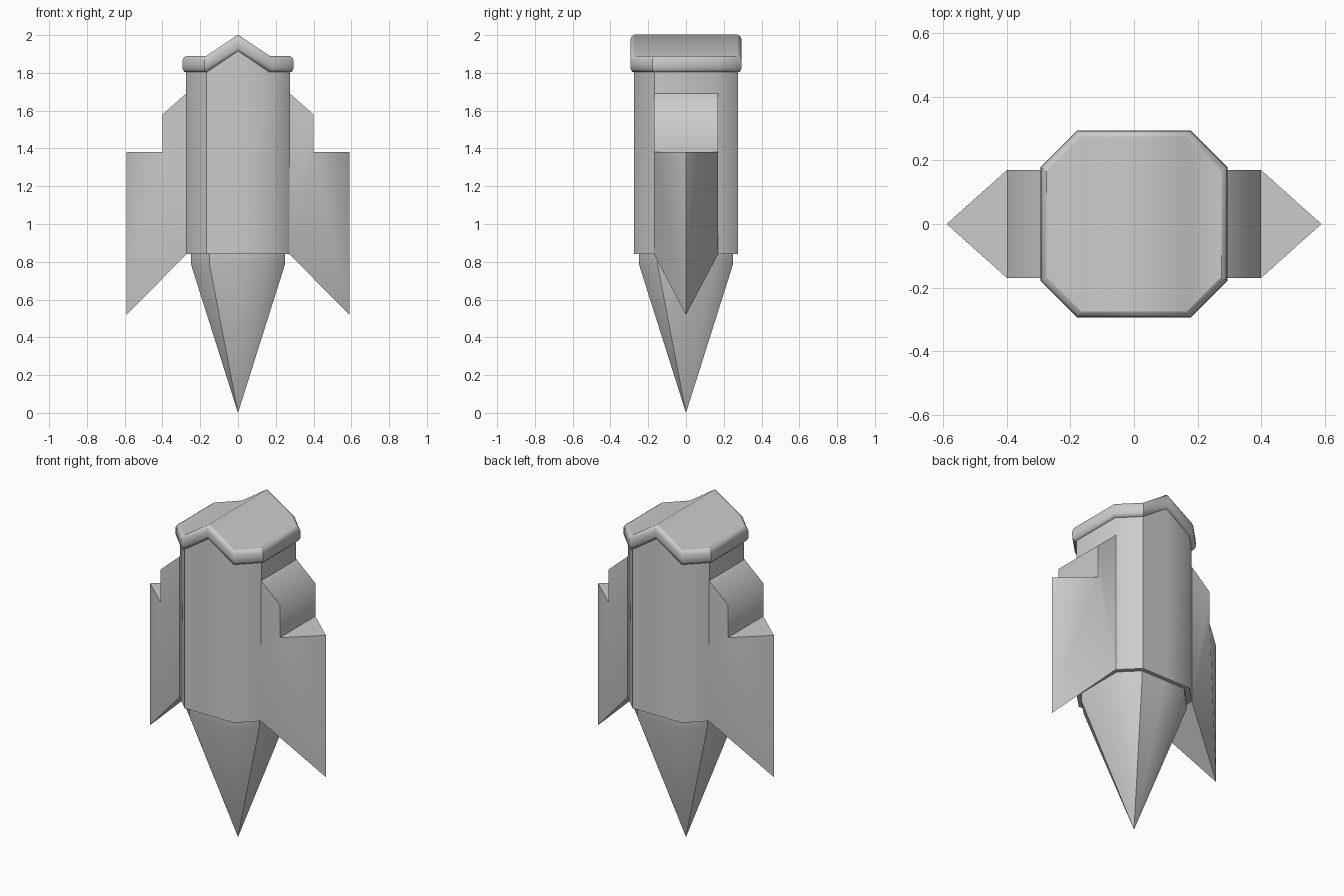
import bpy
import bmesh

cube = bpy.data.objects.get("Cube")
if cube:
    bpy.data.objects.remove(cube, do_unlink=True)

grey = bpy.data.materials.new("plain grey")
grey.use_nodes = True
COLOUR = (0.6, 0.6, 0.6, 1)
grey.diffuse_color = COLOUR
grey.node_tree.nodes["Principled BSDF"].inputs["Base Color"].default_value = COLOUR


def finish(name, bm):
    bmesh.ops.recalc_face_normals(bm, faces=bm.faces)
    for f in bm.faces:
        f.smooth = True
    mesh = bpy.data.meshes.new(name)
    bm.to_mesh(mesh)
    bm.free()
    mesh.materials.append(grey)
    obj = bpy.data.objects.new(name, mesh)
    bpy.context.collection.objects.link(obj)
    return obj


def ring(bm, half, z, rise=0.0):
    """Chamfered square with a gable point in the middle of front and back."""
    c = half - 0.11 * half / 0.28
    pts = [(half, -c), (half, c), (c, half), (0, half), (-c, half),
           (-half, c), (-half, -c), (-c, -half), (0, -half), (c, -half)]
    return [bm.verts.new((x, y, z + (rise if x == 0 else 0))) for x, y in pts]


def loft(bm, rings, sharp_rings=()):
    """Skin the rings; every other corner stays crisp."""
    for a, b in zip(rings, rings[1:]):
        for i in range(10):
            j = (i + 1) % 10
            bm.faces.new((a[i], a[j], b[j], b[i]))
        for i in (0, 2, 5, 7):
            bm.edges.get((a[i], b[i])).smooth = False
    for k in sharp_rings:
        r = rings[k]
        for i in range(10):
            bm.edges.get((r[i], r[(i + 1) % 10])).smooth = False


# Main hull with a flat underside
bm = bmesh.new()
lower, upper = ring(bm, 0.274, 0.84), ring(bm, 0.274, 1.82, 0.115)
loft(bm, [lower, upper], (0, 1))
bm.faces.new(lower)
finish("hull", bm)

# Rounded rim that carries the gabled roof
bm = bmesh.new()
section = [(0.272, 1.803), (0.285, 1.806), (0.293, 1.822), (0.294, 1.845),
           (0.293, 1.868), (0.287, 1.882), (0.275, 1.89)]
rim = [ring(bm, h, z, 0.112) for h, z in section]
loft(bm, rim, (0, -1))
top = rim[-1]
for ids in ((0, 1, 2, 9), (9, 2, 3, 8), (8, 3, 4, 7), (7, 4, 5, 6)):
    bm.faces.new([top[i] for i in ids])
finish("roof_and_rim", bm)

# Collar and pointed lower cone
bm = bmesh.new()
cone = [ring(bm, 0.25, 0.86), ring(bm, 0.25, 0.79)]
loft(bm, cone, (0,))
tip = bm.verts.new((0, 0, 0))
base = cone[-1]
for i in range(10):
    bm.faces.new((base[i], base[(i + 1) % 10], tip))
for i in (0, 2, 5, 7):
    bm.edges.get((base[i], tip)).smooth = False
finish("lower_cone", bm)


# Stepped side fins, wide at the hull and narrowing to an outer edge
def fin(name, side):
    bm = bmesh.new()

    def vert(x, y, z):
        return bm.verts.new((side * x, y, z))

    outer_low, outer_top = vert(0.59, 0, 0.52), vert(0.59, 0, 1.38)
    cheeks = []
    for y in (-0.17, 0.17):
        root, step, shoulder, head = [vert(x, y, z) for x, z in
                                      ((0.272, 0.84), (0.4, 1.38), (0.4, 1.58), (0.272, 1.693))]
        bm.faces.new((root, step, shoulder, head))
        bm.faces.new((root, outer_low, step))
        bm.faces.new((outer_low, outer_top, step))
        cheeks.append((root, step, shoulder, head))
    (r0, s0, h0, t0), (r1, s1, h1, t1) = cheeks
    for f in ((r0, r1, outer_low), (s0, s1, outer_top), (s0, s1, h1, h0),
              (h0, h1, t1, t0), (t0, t1, r1, r0)):
        bm.faces.new(f)
    # Crisp outline, soft folds inside each cheek and over the shoulder
    soft = [(r0, s0), (r1, s1), (s0, outer_low), (s1, outer_low), (h0, h1)]
    for e in bm.edges:
        e.smooth = any(set(e.verts) == set(p) for p in soft)
    finish(name, bm)


fin("left_fin", 1)
fin("right_fin", -1)
